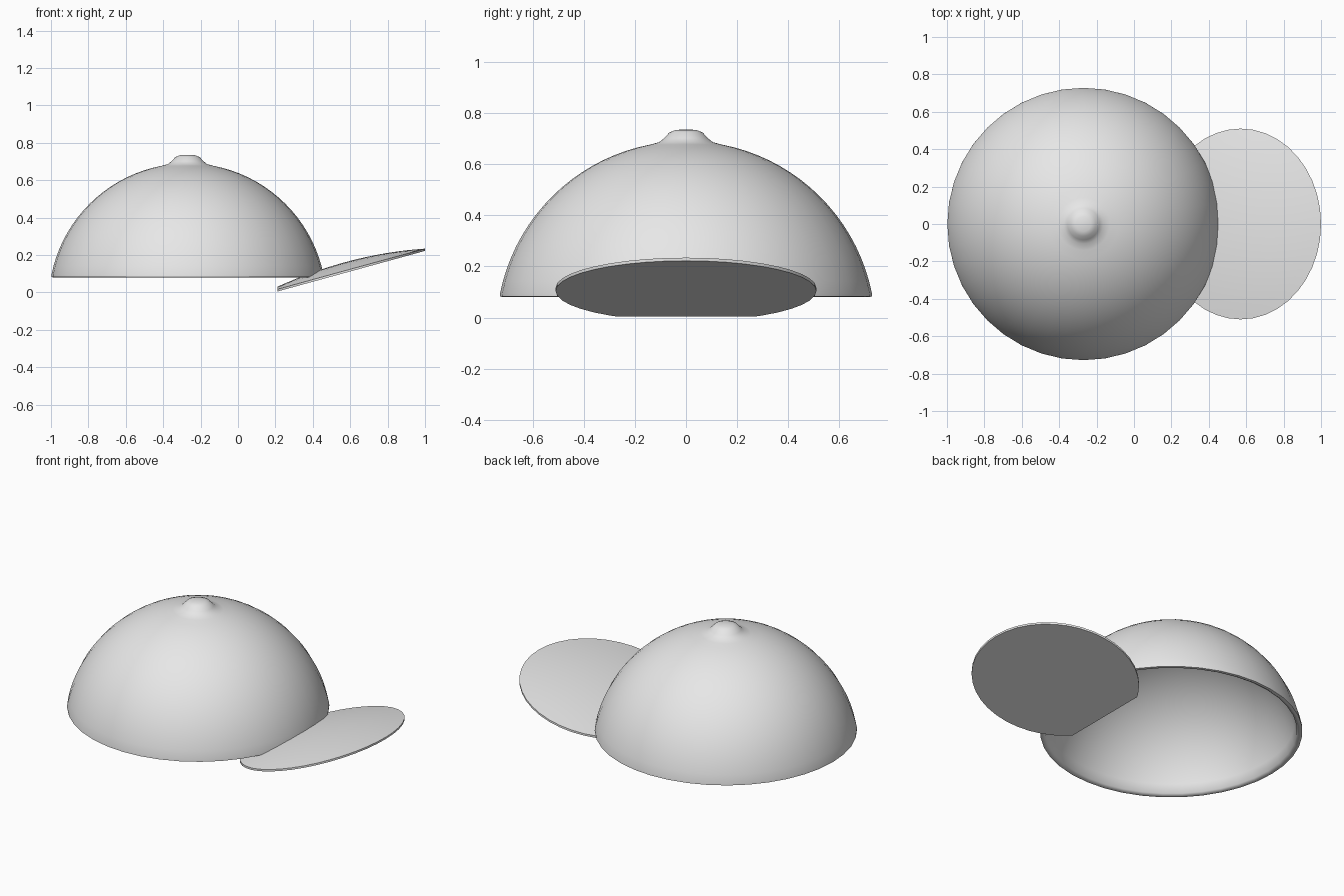
import bpy, bmesh, math

if "Cube" in bpy.data.objects:
    bpy.data.objects.remove(bpy.data.objects["Cube"], do_unlink=True)

grey = bpy.data.materials.new("light_grey")
grey.use_nodes = True
COLOUR = (0.8, 0.8, 0.8, 1)
grey.diffuse_color = COLOUR
grey.node_tree.nodes["Principled BSDF"].inputs["Base Color"].default_value = COLOUR

CX = -0.27          # crown axis
R, CZ = 0.742, -0.052   # crown sphere radius and centre height
RIM = 0.08


def finish(bm, name, angle):
    bmesh.ops.recalc_face_normals(bm, faces=bm.faces)
    mesh = bpy.data.meshes.new(name)
    bm.to_mesh(mesh)
    bm.free()
    mesh.materials.append(grey)
    ob = bpy.data.objects.new(name, mesh)
    bpy.context.collection.objects.link(ob)
    bpy.ops.object.select_all(action='DESELECT')
    ob.select_set(True)
    bpy.context.view_layer.objects.active = ob
    bpy.ops.object.shade_smooth_by_angle(angle=math.radians(angle))
    return ob


def lathe(name, profile, segs, angle):
    """Spin (radius, z) points about the crown axis."""
    bm = bmesh.new()
    verts = [bm.verts.new((CX + r, 0, z)) for r, z in profile]
    edges = [bm.edges.new(p) for p in zip(verts, verts[1:])]
    bmesh.ops.spin(bm, geom=verts + edges, cent=(CX, 0, 0), axis=(0, 0, 1),
                   angle=math.tau, steps=segs, use_merge=True)
    bmesh.ops.remove_doubles(bm, verts=bm.verts, dist=0.0005)
    return finish(bm, name, angle)


def arc(radius, start, end, steps):
    """Points on a crown sphere, by angle above its centre."""
    out = []
    for i in range(steps + 1):
        a = start + (end - start) * i / steps
        out.append((radius * math.cos(a), CZ + radius * math.sin(a)))
    return out


# Crown: outer shell flowing into the raised button, rounded rim, inner shell
inner = R - 0.03
outer_arc = arc(R, math.asin((RIM + 0.015 - CZ) / R), math.acos(0.14 / R), 18)
inner_arc = arc(inner, math.pi / 2, math.asin((RIM + 0.01 - CZ) / inner), 18)
button = [(0.105, 0.686), (0.085, 0.702), (0.065, 0.724), (0.04, 0.734), (0, 0.736)]
rim = [(0.715, RIM), (0.728, RIM + 0.003)]
lathe("crown", inner_arc + rim + outer_arc + button, 40, 60)

# Brim: tilted disc, flat below and gently domed above, cut straight at the back
BX, RX, RY, BACK = 0.57, 0.43, 0.51, 0.21
SEGS, RINGS = 40, 8


def brim_point(bm, f, a, top):
    x, y = BX + RX * f * math.cos(a), RY * f * math.sin(a)
    z = 0.005 + 0.275 * (x - BACK)
    if top:
        z += 0.012 + 0.045 * (1 - f * f)
    return bm.verts.new((x, y, z))


bm = bmesh.new()
rings = []
for top in (False, True):
    fractions = [i / RINGS for i in range(1, RINGS + 1)]
    loops = [[brim_point(bm, f, math.tau * k / SEGS, top) for k in range(SEGS)]
             for f in fractions]
    centre = brim_point(bm, 0, 0, top)
    for k in range(SEGS):
        n = (k + 1) % SEGS
        bm.faces.new((centre, loops[0][k], loops[0][n]))
        for lo, hi in zip(loops, loops[1:]):
            bm.faces.new((lo[k], hi[k], hi[n], lo[n]))
    rings.append(loops[-1])
for k in range(SEGS):
    n = (k + 1) % SEGS
    bm.faces.new((rings[0][k], rings[0][n], rings[1][n], rings[1][k]))
bmesh.ops.bisect_plane(bm, geom=bm.verts[:] + bm.edges[:] + bm.faces[:],
                       plane_co=(BACK, 0, 0), plane_no=(-1, 0, 0), clear_outer=True)
bmesh.ops.holes_fill(bm, edges=[e for e in bm.edges if e.is_boundary], sides=0)
finish(bm, "brim", 50)
